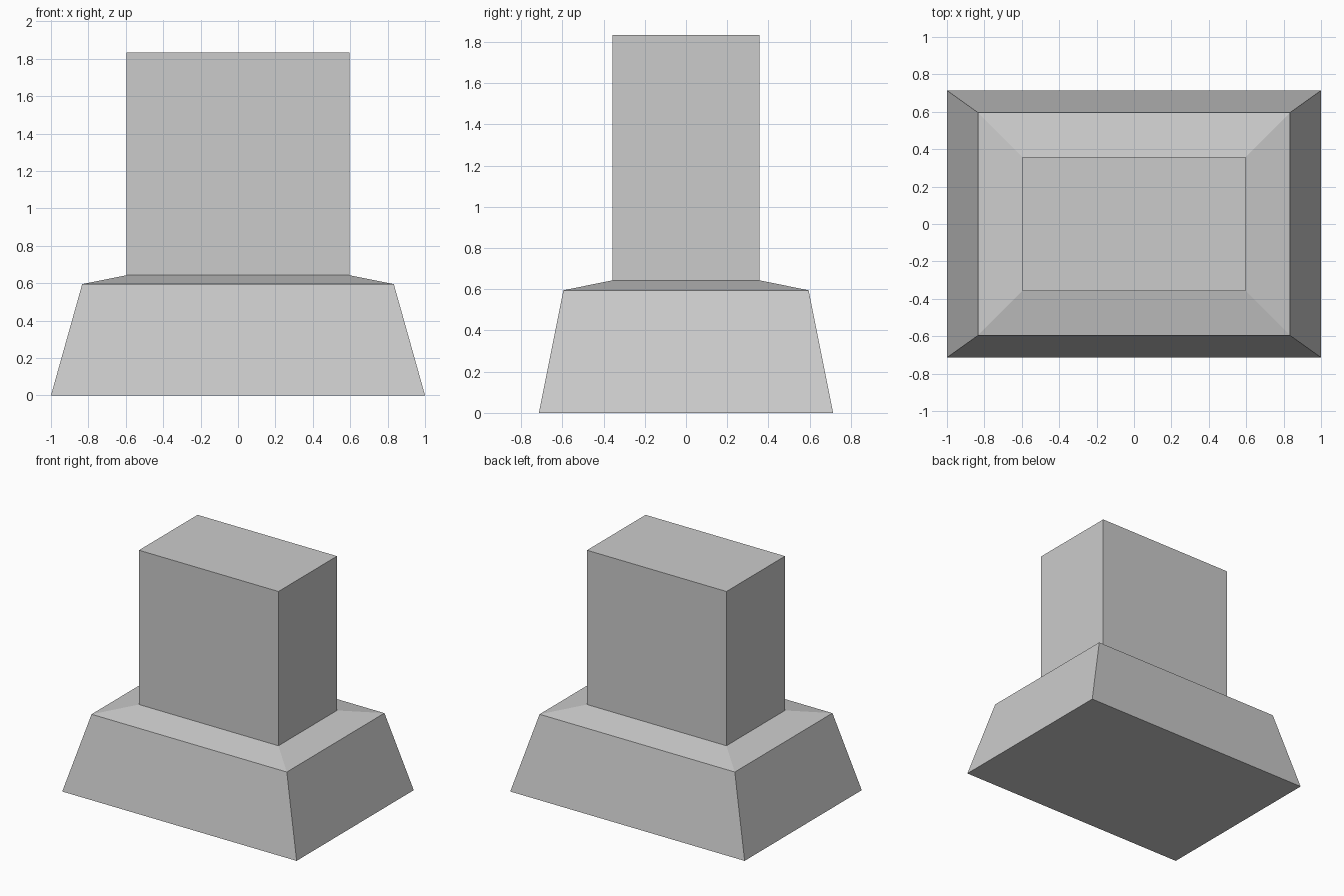
import bpy
import bmesh

cube = bpy.data.objects.get("Cube")
if cube:
    bpy.data.objects.remove(cube, do_unlink=True)

grey = bpy.data.materials.new("concrete grey")
grey.use_nodes = True
colour = (0.6, 0.6, 0.6, 1)
grey.diffuse_color = colour
grey.node_tree.nodes["Principled BSDF"].inputs["Base Color"].default_value = colour


def stack(name, sections):
    """Skin rectangles given as (half width, half depth, height), bottom to top."""
    bm = bmesh.new()
    rings = [[bm.verts.new((sx * w, sy * d, z))
              for sx, sy in ((-1, -1), (1, -1), (1, 1), (-1, 1))]
             for w, d, z in sections]
    for low, high in zip(rings, rings[1:]):
        for i in range(4):
            j = (i + 1) % 4
            bm.faces.new((low[i], low[j], high[j], high[i]))
    bm.faces.new(rings[0][::-1])
    bm.faces.new(rings[-1])
    mesh = bpy.data.meshes.new(name)
    bm.to_mesh(mesh)
    bm.free()
    mesh.materials.append(grey)
    obj = bpy.data.objects.new(name, mesh)
    bpy.context.collection.objects.link(obj)
    return obj


# Tapered footing with sloped shoulder, and the column rising from it
stack("footing_with_column", [
    (1.0, 0.714, 0),
    (0.833, 0.595, 0.595),
    (0.595, 0.357, 0.643),
    (0.595, 0.357, 1.833),
])
